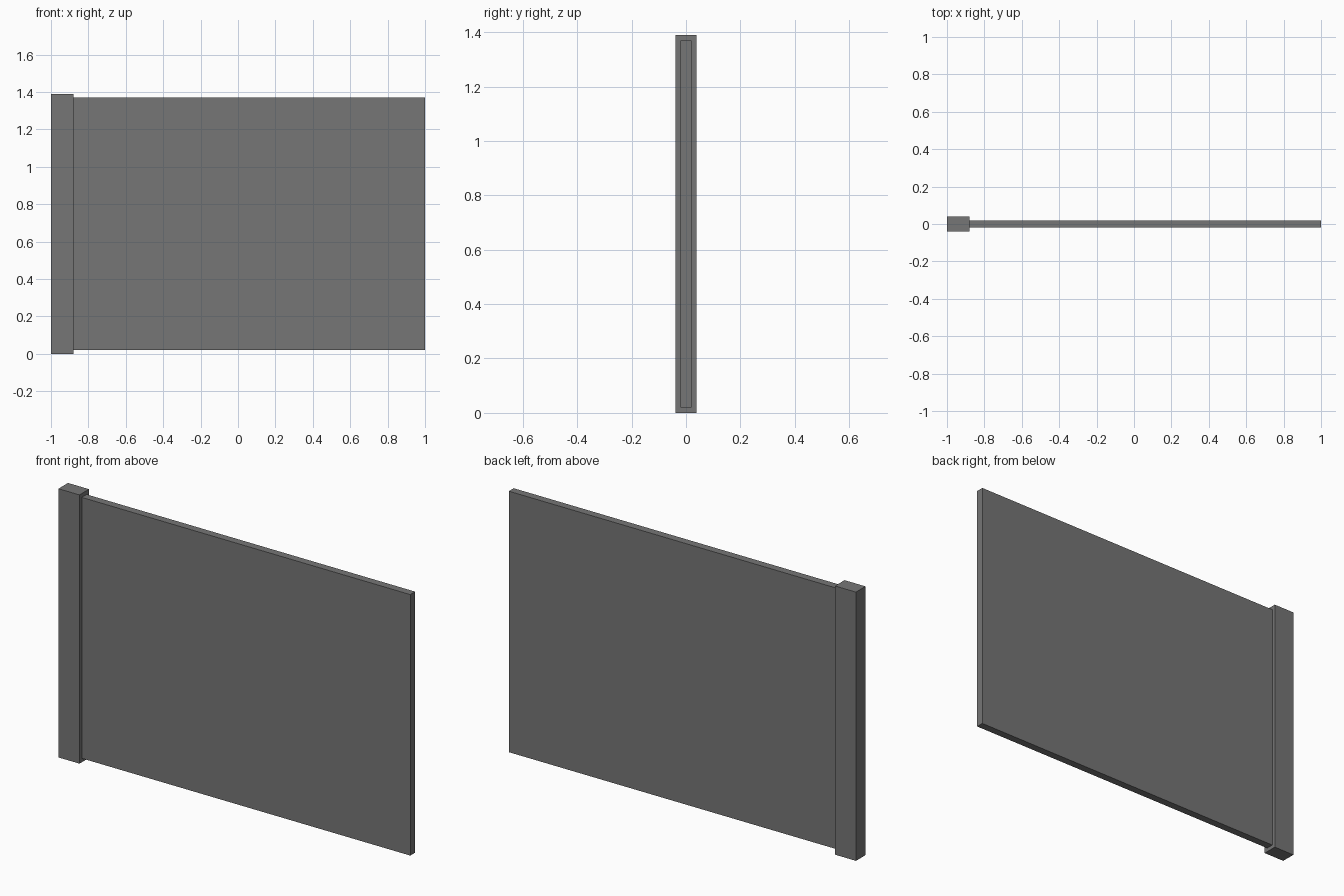
import bpy

if "Cube" in bpy.data.objects:
    bpy.data.objects.remove(bpy.data.objects["Cube"])

# Dark grey finish
dark = bpy.data.materials.new("dark_grey")
dark.diffuse_color = (0.18, 0.18, 0.18, 1)
dark.use_nodes = True
dark.node_tree.nodes["Principled BSDF"].inputs["Base Color"].default_value = dark.diffuse_color


def box(name, x0, x1, half_y, z0, z1):
    bpy.ops.mesh.primitive_cube_add(size=1, location=((x0 + x1) / 2, 0, (z0 + z1) / 2))
    ob = bpy.context.object
    ob.name = name
    ob.scale = (x1 - x0, 2 * half_y, z1 - z0)
    bpy.ops.object.transform_apply(location=False, rotation=False, scale=True)
    ob.data.materials.append(dark)
    return ob


# Upright post at the left end
box("post", -1.0, -0.88, 0.039, 0.0, 1.39)

# Thin panel butted against the post
box("panel", -0.88, 1.0, 0.02, 0.02, 1.37)
